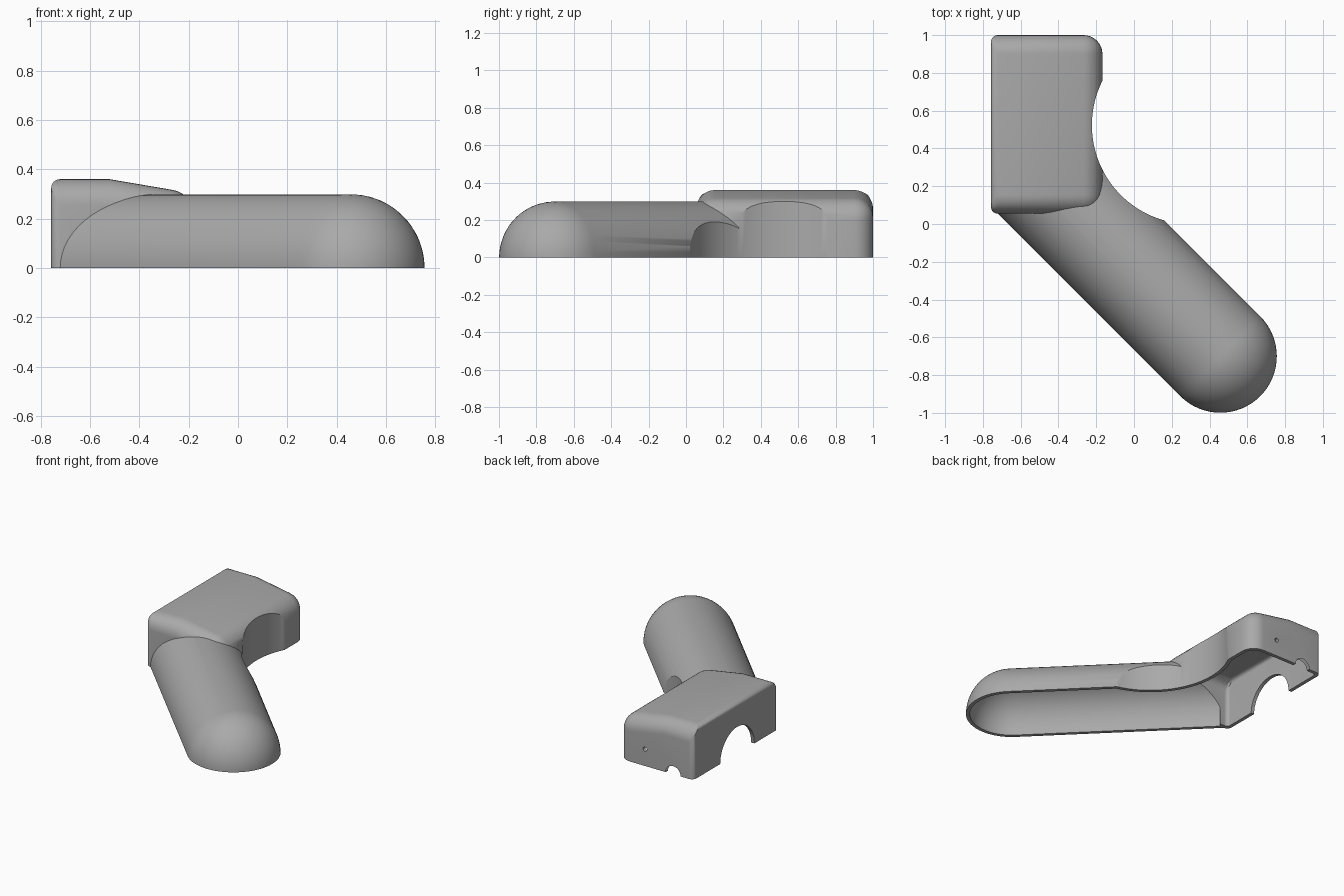
import bpy, bmesh
from math import pi, sin, cos
from mathutils import Matrix, Vector

if "Cube" in bpy.data.objects:
    bpy.data.objects.remove(bpy.data.objects["Cube"])

WALL = 0.025
RADIUS = 0.299
REACH = 1.37


def make_object(name, bm):
    bmesh.ops.recalc_face_normals(bm, faces=bm.faces)
    mesh = bpy.data.meshes.new(name)
    bm.to_mesh(mesh)
    bm.free()
    obj = bpy.data.objects.new(name, mesh)
    bpy.context.collection.objects.link(obj)
    return obj


def apply_modifier(obj, mod):
    bpy.context.view_layer.objects.active = obj
    bpy.ops.object.modifier_apply(modifier=mod.name)


def combine(target, tool, operation):
    mod = target.modifiers.new("combine", 'BOOLEAN')
    mod.operation = operation
    mod.solver = 'EXACT'
    mod.object = tool
    apply_modifier(target, mod)
    bpy.data.objects.remove(tool)


def handle(name, inset, base):
    """Round-ended bar lying at 45 degrees, cut off flat at the base."""
    r, length = RADIUS - inset, REACH - inset
    steps = 16
    path = [(r * sin(i * pi / 2 / steps), -r * cos(i * pi / 2 / steps)) for i in range(steps + 1)]
    path += [(r, length), (0, length)]
    bm = bmesh.new()
    verts = [bm.verts.new((x, 0, z)) for x, z in path]
    edges = [bm.edges.new(pair) for pair in zip(verts, verts[1:])]
    bmesh.ops.spin(bm, geom=verts + edges, cent=(0, 0, 0), axis=(0, 0, 1),
                   angle=2 * pi, steps=64, use_duplicate=False)
    bmesh.ops.remove_doubles(bm, verts=bm.verts, dist=0.0001)
    turn = Vector((0, 0, 1)).rotation_difference(Vector((-1, 1, 0))).to_matrix().to_4x4()
    bmesh.ops.transform(bm, verts=bm.verts, matrix=Matrix.Translation((0.457, -0.7, 0)) @ turn)
    cut = bmesh.ops.bisect_plane(bm, geom=bm.verts[:] + bm.edges[:] + bm.faces[:],
                                 plane_co=(0, 0, base), plane_no=(0, 0, 1), clear_inner=True)
    rim = [e for e in cut["geom_cut"] if isinstance(e, bmesh.types.BMEdge)]
    bmesh.ops.holes_fill(bm, edges=rim, sides=0)
    return make_object(name, bm)


def housing(name, inset, base):
    """Box with a sloping top, large fillets, and small ones on the left side."""
    x0, x1, y0, y1 = -0.757 + inset, -0.167 - inset, 0.055 + inset, 1 - inset
    section = [(x0, base), (x0, 0.36 - inset), (-0.52, 0.36 - inset), (x1, 0.3 - inset), (x1, base)]
    bm = bmesh.new()
    face = bm.faces.new([bm.verts.new((x, y0, z)) for x, z in section])
    new = bmesh.ops.extrude_face_region(bm, geom=[face])["geom"]
    bmesh.ops.translate(bm, vec=(0, y1 - y0, 0),
                        verts=[v for v in new if isinstance(v, bmesh.types.BMVert)])
    weight = bm.edges.layers.float.new("bevel_weight_edge")
    for e in bm.edges:
        a, b = (v.co for v in e.verts)
        bottom = max(a.z, b.z) < base + 0.01
        ridge = abs(a.x + 0.52) < 0.01 and abs(b.x + 0.52) < 0.01
        if not bottom and not ridge:
            e[weight] = 0.35 if max(a.x, b.x) < x0 + 0.01 else 1
    obj = make_object(name, bm)
    mod = obj.modifiers.new("fillet", 'BEVEL')
    mod.limit_method = 'WEIGHT'
    mod.width = 0.1 - inset
    mod.segments = 8
    apply_modifier(obj, mod)
    return obj


def cylinder(name, radius, depth, place, axis='Z', segments=48):
    turn = {'X': Matrix.Rotation(pi / 2, 4, 'Y'), 'Y': Matrix.Rotation(pi / 2, 4, 'X'),
            'Z': Matrix.Identity(4)}[axis]
    bm = bmesh.new()
    bmesh.ops.create_cone(bm, cap_ends=True, segments=segments, radius1=radius, radius2=radius,
                          depth=depth, matrix=Matrix.Translation(place) @ turn)
    return make_object(name, bm)


def solid(name, inset, base):
    """Handle and housing joined, with the round scoop taken from the side."""
    body = housing(name, inset, base)
    combine(body, handle("handle_part", inset, base), 'UNION')
    combine(body, cylinder("scoop", 0.523 + inset, 2, (0.3, 0.523, 0), segments=128), 'DIFFERENCE')
    return body


# Hollow cover, open underneath
cover = solid("hollow_cover", 0, 0)
combine(cover, solid("cavity", WALL, -0.1), 'DIFFERENCE')

# Side arch, cable arch and screw hole
for cutter in (cylinder("side_arch", 0.19, 0.2, (-0.757, 0.51, 0), 'X'),
               cylinder("cable_arch", 0.058, 0.2, (-0.6, 1, 0), 'Y'),
               cylinder("screw_hole", 0.015, 0.2, (-0.38, 1, 0.118), 'Y', 16)):
    combine(cover, cutter, 'DIFFERENCE')

# Plain grey finish
grey = bpy.data.materials.new("plain grey")
grey.use_nodes = True
grey.diffuse_color = (0.4, 0.4, 0.4, 1)
grey.node_tree.nodes["Principled BSDF"].inputs["Base Color"].default_value = (0.4, 0.4, 0.4, 1)
cover.data.materials.clear()
cover.data.materials.append(grey)

bpy.ops.object.select_all(action='DESELECT')
cover.select_set(True)
bpy.context.view_layer.objects.active = cover
bpy.ops.object.shade_smooth_by_angle(angle=pi / 6)
